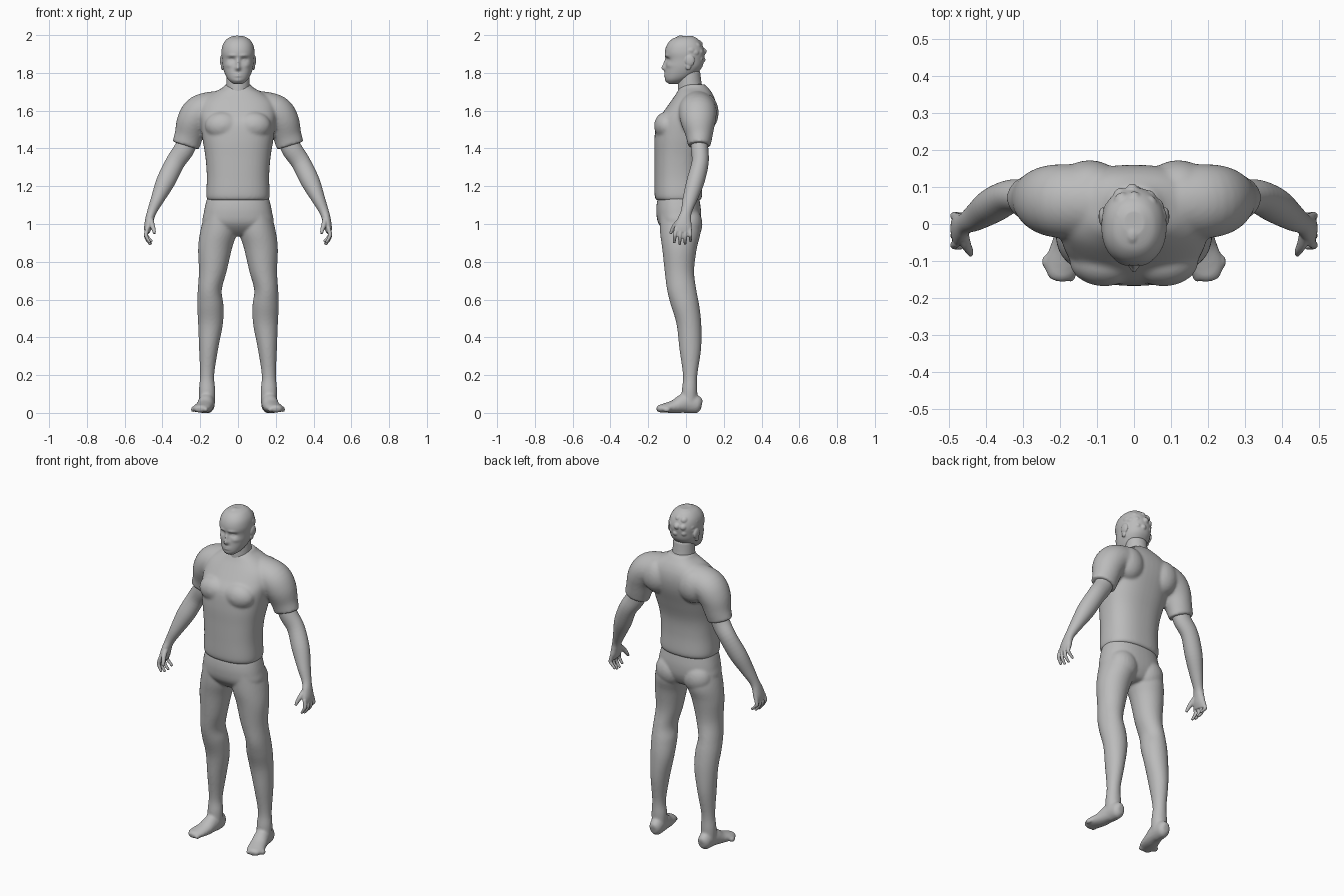
import bpy, bmesh, math, random
from mathutils import Vector, Matrix

cube = bpy.data.objects.get("Cube")
if cube:
    bpy.data.objects.remove(cube, do_unlink=True)

grey = bpy.data.materials.new("plain grey")
grey.use_nodes = True
grey.diffuse_color = (.5, .5, .5, 1)
grey.node_tree.nodes["Principled BSDF"].inputs["Base Color"].default_value = (.5, .5, .5, 1)

X, Y, Z = Vector((1, 0, 0)), Vector((0, 1, 0)), Vector((0, 0, 1))
SIDES = (1, -1)


def resample(rings, steps):
    """Smooth interpolation through the ring parameters."""
    padded = [rings[0]] + list(rings) + [rings[-1]]
    result = []
    for i in range(len(rings) - 1):
        before, start, end, after = padded[i:i + 4]
        for k in range(steps):
            t = k / steps
            result.append([
                s + .5 * t * (e - b + t * (2 * b - 5 * s + 4 * e - a + t * (3 * (s - e) + a - b)))
                for b, s, e, a in zip(before, start, end, after)])
    return result + [list(rings[-1])]


def loft(bm, rings, reference=None, side=1, power=2.0, segments=32, steps=5):
    """Skin over rings (x, y, z, half width, half depth), level or square to the path."""
    rings = resample(rings, steps)
    centres = [Vector((side * r[0], r[1], r[2])) for r in rings]
    loops = []
    for i, ring in enumerate(rings):
        across, along = X, Y
        if reference:
            tangent = (centres[min(i + 1, len(rings) - 1)] - centres[max(i - 1, 0)]).normalized()
            along = (reference - tangent * tangent.dot(reference)).normalized()
            across = along.cross(tangent)
        loop = []
        for k in range(segments):
            angle = math.tau * k / segments
            c, s = math.cos(angle), math.sin(angle)
            c = math.copysign(abs(c) ** (2 / power), c)
            s = math.copysign(abs(s) ** (2 / power), s)
            loop.append(bm.verts.new(centres[i] + across * ring[3] * c + along * ring[4] * s))
        loops.append(loop)
    for low, high in zip(loops, loops[1:]):
        for k in range(segments):
            n = (k + 1) % segments
            bm.faces.new((low[k], low[n], high[n], high[k]))
    bm.faces.new(loops[0])
    bm.faces.new(loops[-1])


def level(z, inner, outer, front, back):
    """Level ring from its extents."""
    return ((inner + outer) / 2, (front + back) / 2, z, (outer - inner) / 2, (back - front) / 2)


def body(z, half, front, back):
    return level(z, -half, half, front, back)


def ball(bm, centre, radii, side=1):
    place = Matrix.Translation((side * centre[0], centre[1], centre[2]))
    bmesh.ops.create_uvsphere(bm, u_segments=24, v_segments=16, radius=1,
                              matrix=place @ Matrix.Diagonal((*radii, 1)))


def finish(bm, name, voxel, smoothing):
    """Merge the overlapping masses of a part into one soft skin."""
    bmesh.ops.recalc_face_normals(bm, faces=bm.faces)
    mesh = bpy.data.meshes.new(name)
    bm.to_mesh(mesh)
    bm.free()
    mesh.materials.append(grey)
    mesh.shade_smooth()
    part = bpy.data.objects.new(name, mesh)
    bpy.context.collection.objects.link(part)
    remesh = part.modifiers.new("Merge", "REMESH")
    remesh.mode = "VOXEL"
    remesh.voxel_size = voxel
    remesh.use_smooth_shade = True
    smooth = part.modifiers.new("Soften", "SMOOTH")
    smooth.factor = .5
    smooth.iterations = smoothing


# Shirt: trunk, chest, shoulder blades and short sleeves
bm = bmesh.new()
loft(bm, [body(1.125, .16, -.155, .075), body(1.15, .168, -.166, .085),
          body(1.25, .165, -.167, .082), body(1.35, .172, -.167, .09),
          body(1.45, .188, -.167, .12), body(1.54, .2, -.155, .15),
          body(1.6, .205, -.115, .16), body(1.65, .19, -.08, .156),
          body(1.69, .14, -.052, .14), body(1.72, .085, -.035, .118),
          body(1.74, .066, -.015, .1)], power=2.4, segments=48)
for side in SIDES:
    ball(bm, (.08, -.1, 1.52), (.095, .069, .075), side)
    ball(bm, (.12, .1, 1.59), (.09, .073, .1), side)
    loft(bm, [(.07, .06, 1.605, .1, .09), (.13, .06, 1.605, .097, .1), (.2, .062, 1.59, .093, .1),
              (.238, .065, 1.54, .087, .092), (.26, .07, 1.47, .076, .072),
              (.277, .07, 1.415, .073, .06)], Y, side)
finish(bm, "shirt", .008, 6)

# Trousers running into the feet
bm = bmesh.new()
loft(bm, [body(1.16, .155, -.14, .065), body(1.12, .168, -.153, .073), body(1.06, .181, -.157, .08),
          body(1.0, .185, -.145, .075), body(.95, .12, -.1, .05), body(.935, .05, -.06, .02)],
     power=2.3, segments=48)
for side in SIDES:
    ball(bm, (.09, .015, 1.0), (.088, .072, .09), side)
    loft(bm, [level(1.06, .01, .175, -.14, .07), level(.96, .006, .2, -.138, .078),
              level(.87, .032, .211, -.126, .057), level(.75, .06, .207, -.113, .043),
              level(.65, .086, .213, -.1, .055), level(.57, .077, .216, -.08, .07),
              level(.47, .08, .211, -.05, .081), level(.34, .105, .206, -.035, .08),
              level(.2, .126, .201, -.016, .06), level(.12, .12, .207, -.022, .06),
              level(.05, .122, .205, -.025, .06)], side=side)
    loft(bm, [(.16, .083, .04, .018, .026), (.161, .062, .044, .036, .046),
              (.166, 0, .052, .042, .054), (.178, -.06, .034, .046, .036),
              (.194, -.11, .026, .048, .025), (.203, -.14, .022, .036, .02),
              (.206, -.154, .02, .018, .012)], Z, side)
    # Toes
    for k in range(5):
        ball(bm, (.17 + .017 * k, -.138 + .009 * k, .018), (.012, .02, .014), side)
finish(bm, "trousers_and_feet", .007, 4)

# Arms with hands
for side, name in zip(SIDES, ("left_arm", "right_arm")):
    bm = bmesh.new()
    loft(bm, [(.25, .07, 1.48, .05, .045), (.283, .072, 1.4, .054, .046),
              (.333, .075, 1.325, .051, .045), (.383, .05, 1.225, .05, .047),
              (.427, .02, 1.13, .035, .038), (.456, .002, 1.065, .025, .029),
              (.468, -.008, 1.025, .023, .036), (.476, -.014, .985, .021, .045),
              (.482, -.018, .955, .014, .043)], Y, side)
    # Fingers, then the thumb
    for k in range(4):
        y = -.052 + .024 * k
        drop = (.01, 0, .002, .016)[k]
        loft(bm, [(.479, y, .98, .011, .011), (.487, y * 1.1, .945, .011, .011),
                  (.482, y * 1.15, .918 + drop, .0095, .0095),
                  (.466 - .004 * k, y * 1.2, .89 + drop, .007, .007)], Y, side, segments=12)
    loft(bm, [(.465, -.02, 1.03, .017, .015), (.455, -.055, .995, .014, .014),
              (.446, -.072, .97, .011, .011), (.442, -.083, .948, .007, .007)],
         Y, side, segments=12)
    finish(bm, name, .004, 3)

# Head with a modelled face
bm = bmesh.new()
loft(bm, [body(1.742, .025, -.092, -.04), body(1.762, .05, -.108, .005), body(1.79, .067, -.111, .05),
          body(1.83, .08, -.108, .085), body(1.87, .085, -.106, .095), body(1.91, .088, -.112, .098),
          body(1.95, .08, -.1, .085), body(1.98, .058, -.072, .062), body(1.995, .028, -.03, .035)],
     power=2.2, segments=128, steps=10)
# Features: x, z, spread across, spread in height, shift in depth
FEATURES = {
    "nose bridge": (0, 1.848, .01, .025, -.014),
    "nose tip": (0, 1.825, .015, .013, -.018),
    "eye socket": (.034, 1.87, .018, .011, .012),
    "eyeball": (.034, 1.868, .009, .005, -.006),
    "brow": (.032, 1.892, .024, .008, -.006),
    "cheekbone": (.052, 1.84, .018, .012, -.005),
    "lips": (0, 1.788, .022, .009, -.008),
    "mouth line": (0, 1.789, .02, .003, .007),
    "chin": (0, 1.758, .02, .011, -.004),
}
for vert in bm.verts:
    if vert.co.y < -.02:
        shift = 0
        for x, z, wide, tall, depth in FEATURES.values():
            shift += depth * math.exp(-((abs(vert.co.x) - x) / wide) ** 2 - ((vert.co.z - z) / tall) ** 2)
        vert.co.y += shift
# Ears
for side in SIDES:
    ball(bm, (.085, .02, 1.865), (.011, .026, .03), side)
    ball(bm, (.082, .012, 1.835), (.009, .016, .02), side)
# Wavy hair over the crown and back
random.seed(4)
for row in range(6):
    tilt = math.radians(-52 + 33 * row)
    for k in range(5):
        roll = math.radians(-66 + 33 * k + random.uniform(-6, 6))
        out = Vector((math.sin(roll), math.sin(tilt) * math.cos(roll), math.cos(tilt) * math.cos(roll)))
        spot = Vector((out.x * .068, out.y * .084, 1.9 + out.z * .078))
        if spot.z > 1.84:
            size = random.uniform(.019, .025)
            ball(bm, spot, (size, size * 1.3, size))
finish(bm, "head", .0035, 5)

# Neck
bm = bmesh.new()
loft(bm, [body(1.64, .066, -.045, .1), body(1.7, .064, -.044, .092),
          body(1.75, .062, -.042, .082), body(1.81, .06, -.04, .075)])
finish(bm, "neck", .006, 3)
